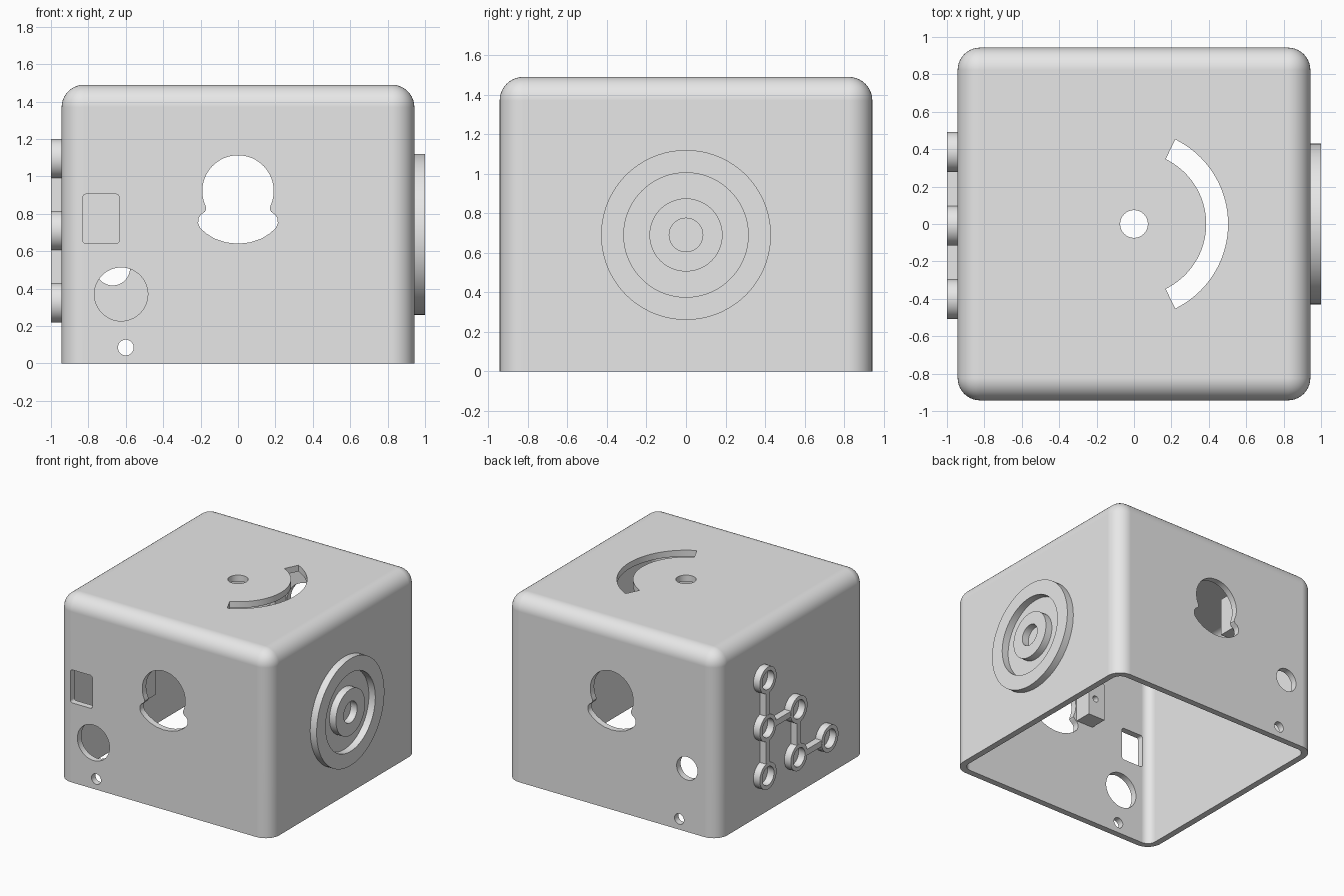
import bpy, bmesh
from math import sin, cos, pi, radians
from mathutils import Vector

HALF, HEIGHT, WALL, ROUND = 0.943, 1.49, 0.05, 0.12
INNER = HALF - WALL

cube = bpy.data.objects.get("Cube")
if cube:
    bpy.data.objects.remove(cube, do_unlink=True)

grey = bpy.data.materials.new("plain_grey")
grey.use_nodes = True
grey.diffuse_color = (0.8, 0.8, 0.8, 1)
for node in grey.node_tree.nodes:
    if node.type == 'BSDF_PRINCIPLED':
        node.inputs["Base Color"].default_value = grey.diffuse_color


def finish(bm, name):
    bmesh.ops.recalc_face_normals(bm, faces=bm.faces[:])
    mesh = bpy.data.meshes.new(name)
    bm.to_mesh(mesh)
    bm.free()
    mesh.materials.append(grey)
    ob = bpy.data.objects.new(name, mesh)
    bpy.context.scene.collection.objects.link(ob)
    return ob


def place(axis, a, b, d):
    return Vector({'x': (d, a, b), 'y': (a, d, b), 'z': (a, b, d)}[axis])


def arc(a, b, r, start=0.0, end=360.0, n=48):
    steps = n if end - start >= 360 else n + 1
    return [(a + r * cos(radians(start + (end - start) * i / n)),
             b + r * sin(radians(start + (end - start) * i / n))) for i in range(steps)]


def prism(name, outline, axis, d0, d1):
    bm = bmesh.new()
    low, high = [[bm.verts.new(place(axis, a, b, d)) for a, b in outline] for d in (d0, d1)]
    bm.faces.new(low)
    bm.faces.new(high)
    for i in range(len(outline)):
        j = (i + 1) % len(outline)
        bm.faces.new((low[i], low[j], high[j], high[i]))
    return finish(bm, name)


def ring(name, a, b, r_out, r_in, d0, d1, n=48):
    # annulus on a side wall, axis along x
    bm = bmesh.new()
    loops = [[bm.verts.new(place('x', p, q, d)) for p, q in arc(a, b, r, n=n)]
             for r, d in ((r_out, d0), (r_out, d1), (r_in, d1), (r_in, d0))]
    for k in range(4):
        one, two = loops[k], loops[(k + 1) % 4]
        for i in range(n):
            j = (i + 1) % n
            bm.faces.new((one[i], one[j], two[j], two[i]))
    return finish(bm, name)


def rounded_box(name, half, bottom, top, radius):
    # box with every edge rounded except around the bottom
    bm = bmesh.new()
    bmesh.ops.create_cube(bm, size=1)
    for v in bm.verts:
        v.co = (v.co.x * 2 * half, v.co.y * 2 * half, top if v.co.z > 0 else bottom)
    edges = [e for e in bm.edges if max(v.co.z for v in e.verts) > bottom + 0.01]
    bmesh.ops.bevel(bm, geom=edges, offset=radius, segments=10, profile=0.5, affect='EDGES')
    return finish(bm, name)


def cut(ob, cutter):
    cutter.hide_render = True
    mod = ob.modifiers.new("cut", 'BOOLEAN')
    mod.operation, mod.solver, mod.object = 'DIFFERENCE', 'EXACT', cutter
    bpy.context.view_layer.objects.active = ob
    bpy.ops.object.modifier_apply(modifier=mod.name)
    bpy.data.objects.remove(cutter, do_unlink=True)


# Hollow housing, open underneath
housing = rounded_box("housing", HALF, 0, HEIGHT, ROUND)
cut(housing, rounded_box("cavity", INNER, -0.2, HEIGHT - WALL, ROUND - WALL))

# Window through front and back: round head on a curved, eared base
side = [(0.17, 0.825), (0.178, 0.81), (0.2, 0.795), (0.211, 0.775), (0.213, 0.75),
        (0.203, 0.725), (0.17, 0.695), (0.125, 0.667), (0.065, 0.647)]
head = arc(0, 0.922, 0.191, -26, 206, 40)
window = head + [(-x, z) for x, z in side] + [(0, 0.64)] + side[::-1]
cut(housing, prism("window_cutter", window, 'y', -1.2, 1.2))

# Small cable hole through both walls, then one larger port in each
cut(housing, prism("cable_cutter", arc(-0.6, 0.085, 0.042, n=32), 'y', -1.2, 1.2))
cut(housing, prism("front_port_cutter", arc(-0.625, 0.37, 0.143), 'y', -1.2, -0.6))
cut(housing, prism("back_port_cutter", arc(-0.67, 0.51, 0.093), 'y', 0.6, 1.2))

# Square switch opening in the front
r = 0.018
square = (arc(-0.635 - r, 0.905 - r, r, 0, 90, 5) + arc(-0.83 + r, 0.905 - r, r, 90, 180, 5)
          + arc(-0.83 + r, 0.64 + r, r, 180, 270, 5) + arc(-0.635 - r, 0.64 + r, r, 270, 359.9, 5))
cut(housing, prism("switch_cutter", square, 'y', -1.2, -0.6))

# Centre hole and curved slot in the top
cut(housing, prism("top_hole_cutter", arc(0, 0, 0.074), 'z', 1.2, 1.7))
slot = arc(0, 0, 0.503, -64, 64) + arc(0, 0, 0.386, -64, 64)[::-1]
cut(housing, prism("slot_cutter", slot, 'z', 1.2, 1.7))

parts = [housing]

# Concentric raised rings on the left side
parts.append(ring("outer_target_ring", 0, 0.69, 0.43, 0.315, HALF - 0.01, 1.0, 72))
parts.append(ring("inner_target_ring", 0, 0.69, 0.185, 0.085, HALF - 0.01, 1.0))

# Triangle of linked small rings on the right side
STEP, Y0, Z0, RAD, BAR = 0.393, 0.385, 0.325, 0.106, 0.024


def spot(col, row):
    return Y0 - STEP * col, Z0 + 0.385 * row


for col in range(3):
    for row in range(3 - col):
        y, z = spot(col, row)
        parts.append(ring(f"link_ring_{col}_{row}", y, z, RAD, 0.074, -1.0, -HALF + 0.01))

for c0, r0, c1, r1 in ((0, 0, 0, 1), (0, 1, 0, 2), (1, 0, 1, 1), (0, 1, 1, 1), (1, 0, 2, 0)):
    (y0, z0), (y1, z1) = spot(c0, r0), spot(c1, r1)
    if c0 == c1:
        low, high = z0 + RAD - 0.006, z1 - RAD + 0.006
        bar = [(y0 - BAR, low), (y0 + BAR, low), (y0 + BAR, high), (y0 - BAR, high)]
    else:
        low, high = y1 + RAD - 0.006, y0 - RAD + 0.006
        bar = [(low, z0 - BAR), (high, z0 - BAR), (high, z0 + BAR), (low, z0 + BAR)]
    parts.append(prism(f"link_bar_{c0}{r0}_{c1}{r1}", bar, 'x', -0.999, -HALF + 0.01))

# Mounting blocks inside, beside each window, with a screw hole
for label, s in (("front", -1), ("back", 1)):
    outline = [(-0.35, 0.8), (-0.2, 0.8), (-0.2, 1.1), (-0.35, 1.1)]
    block = prism(f"{label}_mounting_block", outline, 'y', s * 0.755, s * (INNER + 0.01))
    cut(block, prism("screw_cutter", arc(-0.265, 0.95, 0.025, n=24), 'y', s * 0.7, s * 0.86))
    parts.append(block)

# Smooth the curves, keep the edges crisp
bpy.ops.object.select_all(action='DESELECT')
for ob in parts:
    ob.select_set(True)
bpy.context.view_layer.objects.active = housing
bpy.ops.object.shade_smooth_by_angle(angle=radians(30))
weighted = housing.modifiers.new("even_shading", 'WEIGHTED_NORMAL')
weighted.keep_sharp = True
